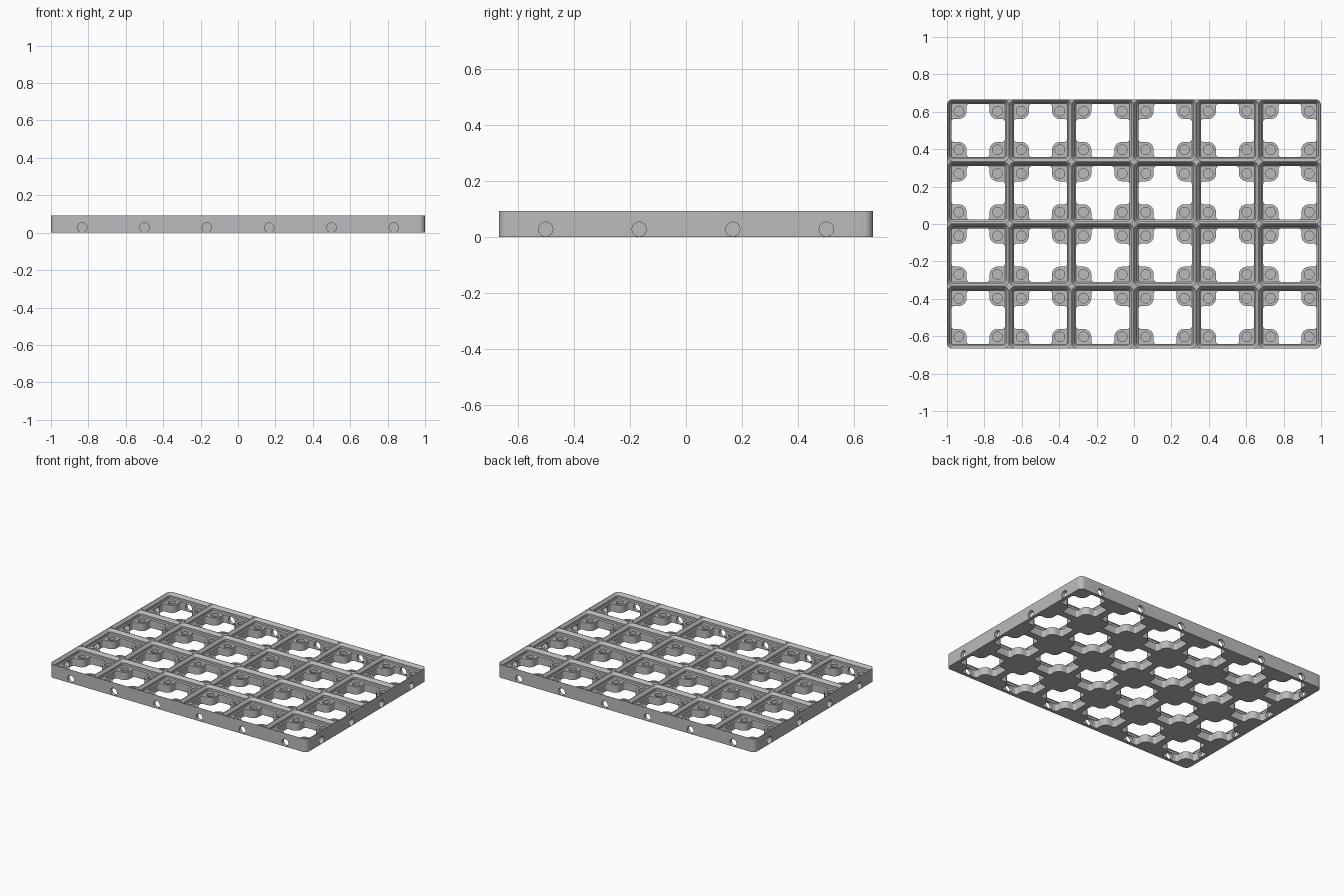
import bpy
import bmesh
import math
from mathutils import Vector

COLS, ROWS = 6, 4
CELL = 42.0                      # cell pitch in millimetres
SCALE = 2 / (COLS * CELL)        # millimetres to scene units
FLOOR, TOP = 6.75, 11.75         # floor level of a pocket, rim level
HALF_X, HALF_Y = COLS * CELL / 2, ROWS * CELL / 2

cube = bpy.data.objects.get("Cube")
if cube:
    bpy.data.objects.remove(cube, do_unlink=True)

grey = bpy.data.materials.new("plain grey")
grey.use_nodes = True
grey.diffuse_color = (0.5, 0.5, 0.5, 1)
grey.node_tree.nodes["Principled BSDF"].inputs["Base Color"].default_value = (0.5, 0.5, 0.5, 1)


def fillet(corners, steps=8):
    """Round every right-angled (x, y, radius) corner of an outline."""
    pts = []
    for i, (x, y, r) in enumerate(corners):
        p = Vector((x, y))
        a = (Vector(corners[i - 1][:2]) - p).normalized()
        b = (Vector(corners[(i + 1) % len(corners)][:2]) - p).normalized()
        centre = p + (a + b) * r
        for k in range(steps + 1):
            t = math.pi / 2 * k / steps
            pts.append(centre - b * r * math.cos(t) - a * r * math.sin(t))
    return pts


def rounded_rect(hx, hy, r):
    return fillet([(hx, hy, r), (-hx, hy, r), (-hx, -hy, r), (hx, -hy, r)])


def circle(r, steps=32):
    return [Vector((r * math.cos(2 * math.pi * k / steps),
                    r * math.sin(2 * math.pi * k / steps))) for k in range(steps)]


def at_height(outline, z):
    return [Vector((p.x, p.y, z)) for p in outline]


def loft(bm, rings, offset=(0, 0, 0)):
    """Closed solid through a stack of matching rings."""
    off = Vector(offset)
    loops = [[bm.verts.new((p + off) * SCALE) for p in ring] for ring in rings]
    n = len(loops[0])
    for low, high in zip(loops, loops[1:]):
        for i in range(n):
            j = (i + 1) % n
            bm.faces.new((low[i], low[j], high[j], high[i]))
    bm.faces.new(loops[0][::-1])
    bm.faces.new(loops[-1])


def finish(name, bm):
    bmesh.ops.recalc_face_normals(bm, faces=bm.faces)
    mesh = bpy.data.meshes.new(name)
    bm.to_mesh(mesh)
    bm.free()
    obj = bpy.data.objects.new(name, mesh)
    mesh.materials.append(grey)
    bpy.context.collection.objects.link(obj)
    return obj


cells_x = [(i + 0.5) * CELL - HALF_X for i in range(COLS)]
cells_y = [(j + 0.5) * CELL - HALF_Y for j in range(ROWS)]
cells = [(x, y, 0) for x in cells_x for y in cells_y]

# Solid slab with rounded corners
slab = bmesh.new()
outer = rounded_rect(HALF_X, HALF_Y, 4)
loft(slab, [at_height(outer, 0), at_height(outer, TOP)])
plate = finish("grid_baseplate", slab)

# Stepped, chamfered pocket in each cell: (wall inset, height above floor)
pocket_profile = [(2.95, 0), (2.15, 0.8), (2.15, 2.6), (0.2, 5), (0.2, 6)]
pocket_rings = [at_height(rounded_rect(CELL / 2 - d, CELL / 2 - d, 4 - d), FLOOR + h)
                for d, h in pocket_profile]
pockets = bmesh.new()
for c in cells:
    loft(pockets, pocket_rings, c)

# Cross-shaped floor opening that leaves a rounded pad in each corner
arm, reach, pad_r, end_r = 7.75, 18.0, 5.25, 2.0
corners = []
for q in range(4):
    turn = math.pi / 2 * q
    cs, sn = round(math.cos(turn)), round(math.sin(turn))
    for x, y, r in ((reach, -arm, end_r), (reach, arm, end_r), (arm, arm, pad_r)):
        corners.append((x * cs - y * sn, x * sn + y * cs, r))
cross = fillet(corners)
openings = bmesh.new()
for c in cells:
    loft(openings, [at_height(cross, -1), at_height(cross, FLOOR + 0.4)], c)

# Blind round recess in each pad
recess = circle(3.25)
recesses = bmesh.new()
for x, y, _ in cells:
    for sx in (-13, 13):
        for sy in (-13, 13):
            loft(recesses, [at_height(recess, FLOOR - 2.4), at_height(recess, FLOOR + 1)],
                 (x + sx, y + sy, 0))

# Round holes through the outer walls, centred on every cell
bore = circle(3.2)
bores = bmesh.new()
for side in (-1, 1):
    for x in cells_x:
        loft(bores, [[Vector((p.x, side * (HALF_Y + d), p.y)) for p in bore] for d in (-8, 2)],
             (x, 0, 3.5))
    for y in cells_y:
        loft(bores, [[Vector((side * (HALF_X + d), p.x, p.y)) for p in bore] for d in (-8, 2)],
             (0, y, 3.5))

# Cut everything out of the slab
bpy.ops.object.select_all(action="DESELECT")
plate.select_set(True)
bpy.context.view_layer.objects.active = plate
for name, bm in (("pocket_cutter", pockets), ("opening_cutter", openings),
                 ("recess_cutter", recesses), ("bore_cutter", bores)):
    cutter = finish(name, bm)
    cutter.hide_render = True
    mod = plate.modifiers.new(name, "BOOLEAN")
    mod.operation = "DIFFERENCE"
    mod.solver = "EXACT"
    mod.object = cutter
    bpy.ops.object.modifier_apply(modifier=mod.name)
    bpy.data.objects.remove(cutter, do_unlink=True)

bpy.ops.object.shade_smooth_by_angle(angle=math.radians(30))
